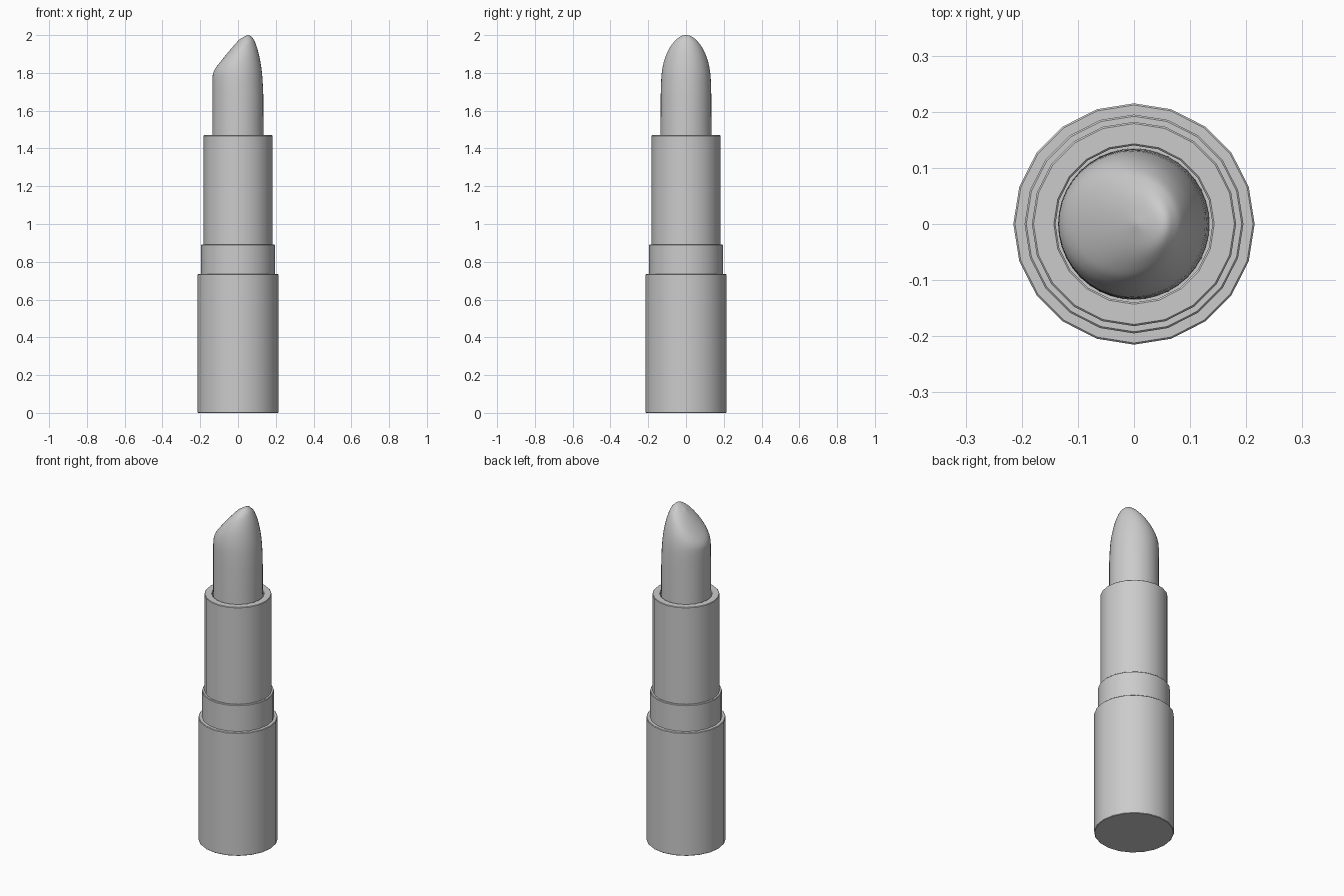
import bpy, bmesh
from math import sin, cos, tau, radians

if "Cube" in bpy.data.objects:
    bpy.data.objects.remove(bpy.data.objects["Cube"])


def loft(name, rings, segs, angle=30):
    """Skin rings of (x_left, z_left, x_right, z_right, half_depth) and cap both ends."""
    bm = bmesh.new()
    loops = []
    for xl, zl, xr, zr, ry in rings:
        cx, rx, cz, rz = (xl + xr) / 2, (xr - xl) / 2, (zl + zr) / 2, (zr - zl) / 2
        loops.append([bm.verts.new((cx + rx * cos(tau * i / segs),
                                    ry * sin(tau * i / segs),
                                    cz + rz * cos(tau * i / segs))) for i in range(segs)])
    for a, b in zip(loops, loops[1:]):
        for i in range(segs):
            j = (i + 1) % segs
            bm.faces.new((a[i], a[j], b[j], b[i]))
    bm.faces.new(loops[0][::-1])
    bm.faces.new(loops[-1])
    bmesh.ops.recalc_face_normals(bm, faces=bm.faces[:])
    mesh = bpy.data.meshes.new(name)
    bm.to_mesh(mesh)
    bm.free()
    ob = bpy.data.objects.new(name, mesh)
    bpy.context.collection.objects.link(ob)
    bpy.ops.object.select_all(action='DESELECT')
    ob.select_set(True)
    bpy.context.view_layer.objects.active = ob
    bpy.ops.object.shade_smooth_by_angle(angle=radians(angle))
    return ob


def lathe(name, profile, segs=20):
    return loft(name, [(-r, z, r, z, r) for r, z in profile], segs)


def smooth_rings(keys, steps=4):
    """Catmull-Rom interpolation between key rings."""
    p = [keys[0]] + keys + [keys[-1]]
    out = []
    for a, b, c, d in zip(p, p[1:], p[2:], p[3:]):
        for s in range(steps):
            t = s / steps
            out.append(tuple(0.5 * (2 * k1 + (k2 - k0) * t
                                    + (2 * k0 - 5 * k1 + 4 * k2 - k3) * t * t
                                    + (3 * k1 - k0 - 3 * k2 + k3) * t ** 3)
                             for k0, k1, k2, k3 in zip(a, b, c, d)))
    return out + [keys[-1]]


E = 0.003  # tiny edge chamfer

# Case: base, collar and inner tube with an open mouth
lathe("base", [(0.215 - E, 0), (0.215, E), (0.215, 0.735 - E), (0.215 - E, 0.735)])
lathe("collar", [(0.195, 0.735), (0.195, 0.892 - E), (0.195 - E, 0.892)])
lathe("inner_tube", [(0.182, 0.892), (0.182, 1.47 - E), (0.182 - E, 1.47),
                     (0.14 + E, 1.47), (0.14, 1.47 - E), (0.14, 1.40)])

# Bullet: straight stick that rounds over into a slanted tip
stick = [(-0.135, 1.40, 0.135, 1.40, 0.135)]
tip = [
    (-0.135, 1.68, 0.134, 1.68, 0.134),
    (-0.135, 1.77, 0.127, 1.80, 0.130),
    (-0.131, 1.80, 0.110, 1.90, 0.119),
    (-0.119, 1.825, 0.090, 1.963, 0.101),
    (-0.095, 1.857, 0.072, 1.99, 0.080),
    (-0.040, 1.924, 0.050, 2.00, 0.045),
    (0.004, 1.974, 0.008, 1.977, 0.002),
]
loft("lipstick_bullet", stick + smooth_rings(tip), 40, 60)
